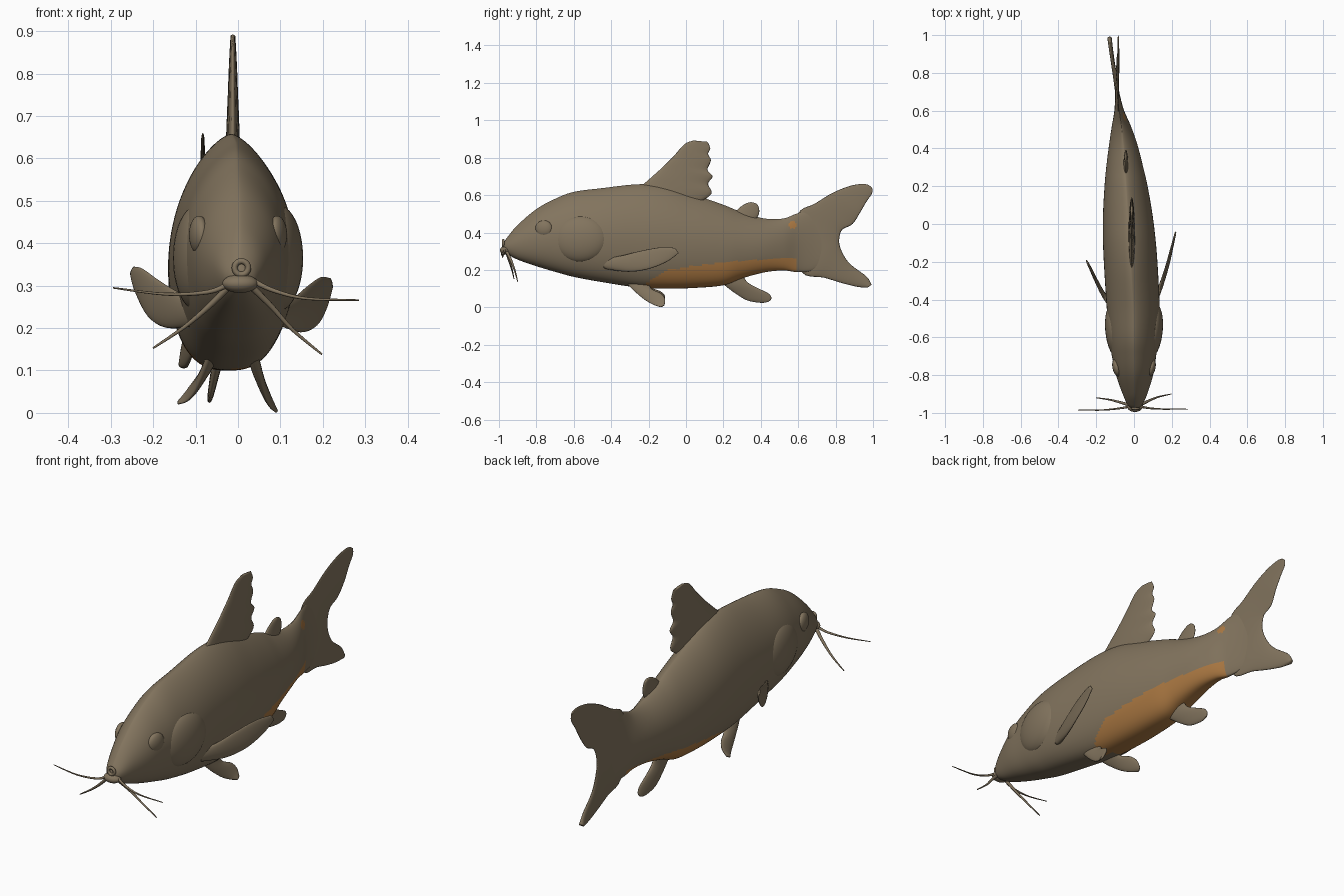
import bpy, bmesh, math
from mathutils import Vector


def material(name, rgb):
    m = bpy.data.materials.new(name)
    m.diffuse_color = (*rgb, 1)
    return m


BROWN = material("olive brown", (0.225, 0.175, 0.112))
ORANGE = material("belly orange", (0.41, 0.19, 0.055))


def spline(rows, steps):
    """Catmull-Rom through rows of numbers."""
    out = []
    for i in range(len(rows) - 1):
        a, b, c, d = (rows[max(0, min(len(rows) - 1, i + k))] for k in (-1, 0, 1, 2))
        for s in range(steps):
            t = s / steps
            out.append([0.5 * (2 * q + (r - p) * t + (2 * p - 5 * q + 4 * r - w) * t * t
                        + (3 * q - p - 3 * r + w) * t ** 3) for p, q, r, w in zip(a, b, c, d)])
    return out + [list(rows[-1])]


def loft(name, rings, mats=(BROWN,)):
    bm = bmesh.new()
    vs = [[bm.verts.new(p) for p in ring] for ring in rings]
    n = len(rings[0])
    for a, b in zip(vs, vs[1:]):
        for j in range(n):
            bm.faces.new((a[j], a[(j + 1) % n], b[(j + 1) % n], b[j]))
    bm.faces.new(vs[0])
    bm.faces.new(vs[-1])
    bmesh.ops.recalc_face_normals(bm, faces=bm.faces)
    me = bpy.data.meshes.new(name)
    bm.to_mesh(me)
    bm.free()
    for m in mats:
        me.materials.append(m)
    for p in me.polygons:
        p.use_smooth = True
    ob = bpy.data.objects.new(name, me)
    bpy.context.collection.objects.link(ob)
    return ob


def fin(name, sections, thick=0.011, steps=5, n=24):
    """Lens-shaped blade: each section is leading point + trailing point."""
    rows = spline(sections, steps)
    rings = []
    for i, r in enumerate(rows):
        a, b = Vector(r[:3]), Vector(r[3:])
        lo, hi = rows[max(i - 1, 0)], rows[min(i + 1, len(rows) - 1)]
        along = Vector(hi[:3]) + Vector(hi[3:]) - Vector(lo[:3]) - Vector(lo[3:])
        nor = (b - a).cross(along).normalized()
        h = thick * (1.3 - 0.9 * i / (len(rows) - 1))
        rings.append([(a + b) / 2 + (b - a) / 2 * math.cos(2 * math.pi * k / n)
                      + nor * h * math.sin(2 * math.pi * k / n) for k in range(n)])
    return loft(name, rings)


def ball(name, loc, radii, rot=(0, 0, 0)):
    bpy.ops.mesh.primitive_uv_sphere_add(segments=32, ring_count=20, location=loc, rotation=rot)
    ob = bpy.context.object
    ob.name, ob.scale = name, radii
    ob.data.materials.append(BROWN)
    bpy.ops.object.shade_smooth()
    return ob


# Body: y, top z, bottom z, centre x, half width
BODY = [(-0.975, 0.345, 0.305, 0.005, 0.018), (-0.955, 0.375, 0.285, 0.005, 0.04),
        (-0.90, 0.44, 0.255, 0.005, 0.065), (-0.80, 0.525, 0.22, 0.003, 0.098),
        (-0.70, 0.58, 0.19, 0.0, 0.117), (-0.60, 0.617, 0.163, -0.002, 0.13),
        (-0.45, 0.637, 0.135, -0.004, 0.14), (-0.25, 0.658, 0.105, -0.015, 0.142),
        (-0.10, 0.645, 0.10, -0.024, 0.14), (0.05, 0.60, 0.104, -0.033, 0.131),
        (0.20, 0.548, 0.118, -0.042, 0.114), (0.30, 0.508, 0.155, -0.049, 0.098),
        (0.42, 0.475, 0.187, -0.057, 0.075), (0.52, 0.475, 0.197, -0.067, 0.05),
        (0.60, 0.503, 0.188, -0.078, 0.026), (0.68, 0.51, 0.20, -0.087, 0.013),
        (0.76, 0.46, 0.26, -0.092, 0.004)]
N = 112
rings, centres = [], []
for y, zt, zb, cx, hw in spline(BODY, 9):
    zm = zb + (zt - zb) * 0.46
    ring = []
    for k in range(N):
        t = 2 * math.pi * k / N
        c, s = math.cos(t), math.sin(t)
        power = 1.4 if s > 0 else 0.75
        x = cx + math.copysign(hw * abs(c) ** power, c)
        ring.append((x, y, zm + s * ((zt - zm) if s > 0 else (zm - zb))))
    rings.append(ring)
    centres.append((y, cx))
body = loft("body", rings, (BROWN, ORANGE))

# Orange belly patch, higher on the right flank, plus a small spot near the tail
EDGE = [(-0.26, 0.10), (-0.1, 0.20), (0.1, 0.228), (0.3, 0.25), (0.59, 0.266)]
for p in body.data.polygons:
    x, y, z = p.center
    right = x > min(centres, key=lambda c: abs(c[0] - y))[1]
    for (y0, z0), (y1, z1) in zip(EDGE, EDGE[1:]):
        if y0 <= y < y1:
            lim = z0 + (z1 - z0) * (y - y0) / (y1 - y0)
            if z < lim - (0 if right else 0.045):
                p.material_index = 1
    if right and math.hypot(y - 0.57, z - 0.44) < 0.02:
        p.material_index = 1

# Gill covers, cheeks and eyes
for s, side in ((1, "right"), (-1, "left")):
    ball("gill_cover_" + side, (s * 0.095, -0.565, 0.365), (0.057, 0.15, 0.125), (0, 0, -s * 0.1))
    ball("eye_" + side, (s * 0.092, -0.76, 0.42), (0.022, 0.047, 0.045), (0, 0, -s * 0.2))

# Mouth
ball("lower_lip", (0.005, -0.965, 0.305), (0.042, 0.03, 0.022))
bpy.ops.mesh.primitive_torus_add(major_radius=0.016, minor_radius=0.007, major_segments=24,
                                 minor_segments=10, location=(0.008, -0.977, 0.342),
                                 rotation=(math.pi / 2, 0, 0))
bpy.context.object.name = "snout_rim"
bpy.context.object.data.materials.append(BROWN)
bpy.ops.object.shade_smooth()


# Barbels
def barbel(name, pts, r):
    cu = bpy.data.curves.new(name, 'CURVE')
    cu.dimensions, cu.bevel_depth, cu.bevel_resolution = '3D', r, 2
    path = spline(pts, 5)
    sp = cu.splines.new('POLY')
    sp.points.add(len(path) - 1)
    for i, p in enumerate(path):
        sp.points[i].co = (*p, 1)
        sp.points[i].radius = 1 - 0.75 * i / (len(path) - 1)
    cu.materials.append(BROWN)
    bpy.context.collection.objects.link(bpy.data.objects.new(name, cu))


barbel("upper_barbel_left", [(-0.02, -0.965, 0.305), (-0.07, -0.975, 0.285), (-0.17, -0.985, 0.28), (-0.295, -0.985, 0.295)], 0.007)
barbel("upper_barbel_right", [(0.03, -0.965, 0.315), (0.08, -0.975, 0.29), (0.16, -0.98, 0.27), (0.285, -0.98, 0.266)], 0.007)
barbel("lower_barbel_left", [(-0.02, -0.96, 0.30), (-0.07, -0.945, 0.25), (-0.13, -0.93, 0.20), (-0.2, -0.92, 0.153)], 0.009)
barbel("lower_barbel_right", [(0.03, -0.96, 0.30), (0.08, -0.935, 0.25), (0.13, -0.915, 0.195), (0.198, -0.90, 0.138)], 0.009)


# Upright fins: (leading y, z, trailing y, z), with a rule giving x
def upright(name, pairs, xf, **kw):
    return fin(name, [(xf(a, b), a, b, xf(c, d), c, d) for a, b, c, d in pairs], **kw)


upright("dorsal_fin", [(-0.30, 0.60, 0.05, 0.55), (-0.22, 0.665, 0.135, 0.605), (-0.18, 0.70, 0.118, 0.66),
                       (-0.135, 0.74, 0.142, 0.70), (-0.10, 0.775, 0.115, 0.735), (-0.06, 0.815, 0.133, 0.785),
                       (-0.03, 0.85, 0.118, 0.82), (0.0, 0.878, 0.13, 0.85), (0.04, 0.892, 0.115, 0.885)],
        lambda y, z: -0.012, thick=0.014)
upright("adipose_fin", [(0.22, 0.49, 0.36, 0.45), (0.26, 0.51, 0.385, 0.488), (0.295, 0.54, 0.392, 0.515),
                        (0.33, 0.559, 0.385, 0.545), (0.35, 0.562, 0.37, 0.558)], lambda y, z: -0.043)
upright("anal_fin", [(0.16, 0.16, 0.30, 0.18), (0.21, 0.115, 0.33, 0.133), (0.27, 0.07, 0.39, 0.10),
                     (0.33, 0.036, 0.44, 0.075), (0.40, 0.024, 0.457, 0.052), (0.435, 0.028, 0.45, 0.036)],
        lambda y, z: -0.045 - 0.2 * max(0, 0.14 - z))
upright("tail_fin", [(0.97, 0.105, 0.992, 0.122), (0.92, 0.109, 0.965, 0.165), (0.84, 0.128, 0.885, 0.225),
                     (0.74, 0.158, 0.845, 0.275), (0.62, 0.186, 0.822, 0.33), (0.58, 0.35, 0.82, 0.37),
                     (0.60, 0.503, 0.835, 0.415), (0.69, 0.555, 0.89, 0.445), (0.78, 0.61, 0.93, 0.505),
                     (0.87, 0.647, 0.965, 0.565), (0.94, 0.66, 0.995, 0.61), (0.975, 0.655, 0.995, 0.64)],
        lambda y, z: -0.083 - 0.12 * max(0, y - 0.6) * max(0, min(1, (0.5 - z) / 0.3)), thick=0.009)

# Paired fins, posed differently on each side
fin("pectoral_fin_right", [(0.09, -0.47, 0.255, 0.10, -0.43, 0.205), (0.135, -0.35, 0.275, 0.148, -0.31, 0.19),
                           (0.165, -0.25, 0.30, 0.185, -0.20, 0.205), (0.195, -0.14, 0.32, 0.208, -0.10, 0.245),
                           (0.217, -0.06, 0.318, 0.221, -0.04, 0.29)])
fin("pectoral_fin_left", [(-0.09, -0.48, 0.26, -0.10, -0.45, 0.205), (-0.15, -0.40, 0.29, -0.165, -0.36, 0.20),
                          (-0.19, -0.32, 0.315, -0.21, -0.28, 0.225), (-0.225, -0.25, 0.34, -0.242, -0.21, 0.285),
                          (-0.245, -0.21, 0.345, -0.253, -0.19, 0.325)])
for side, x0, x1, dz in (("right", 0.035, 0.092, 0), ("left", -0.06, -0.142, 0.02)):
    path = [(-0.34, 0.15, -0.20, 0.14), (-0.28, 0.09, -0.185, 0.10), (-0.22, 0.04, -0.135, 0.075),
            (-0.17, 0.012, -0.112, 0.045), (-0.135, 0.001, -0.115, 0.012)]
    xs = [x0 + (x1 - x0) * i / 4 for i in range(5)]
    fin("pelvic_fin_" + side, [(x, a, b + dz * i / 4, x - 0.1 * (x1 - x0), c, d + dz * i / 4)
                               for i, (x, (a, b, c, d)) in enumerate(zip(xs, path))])
